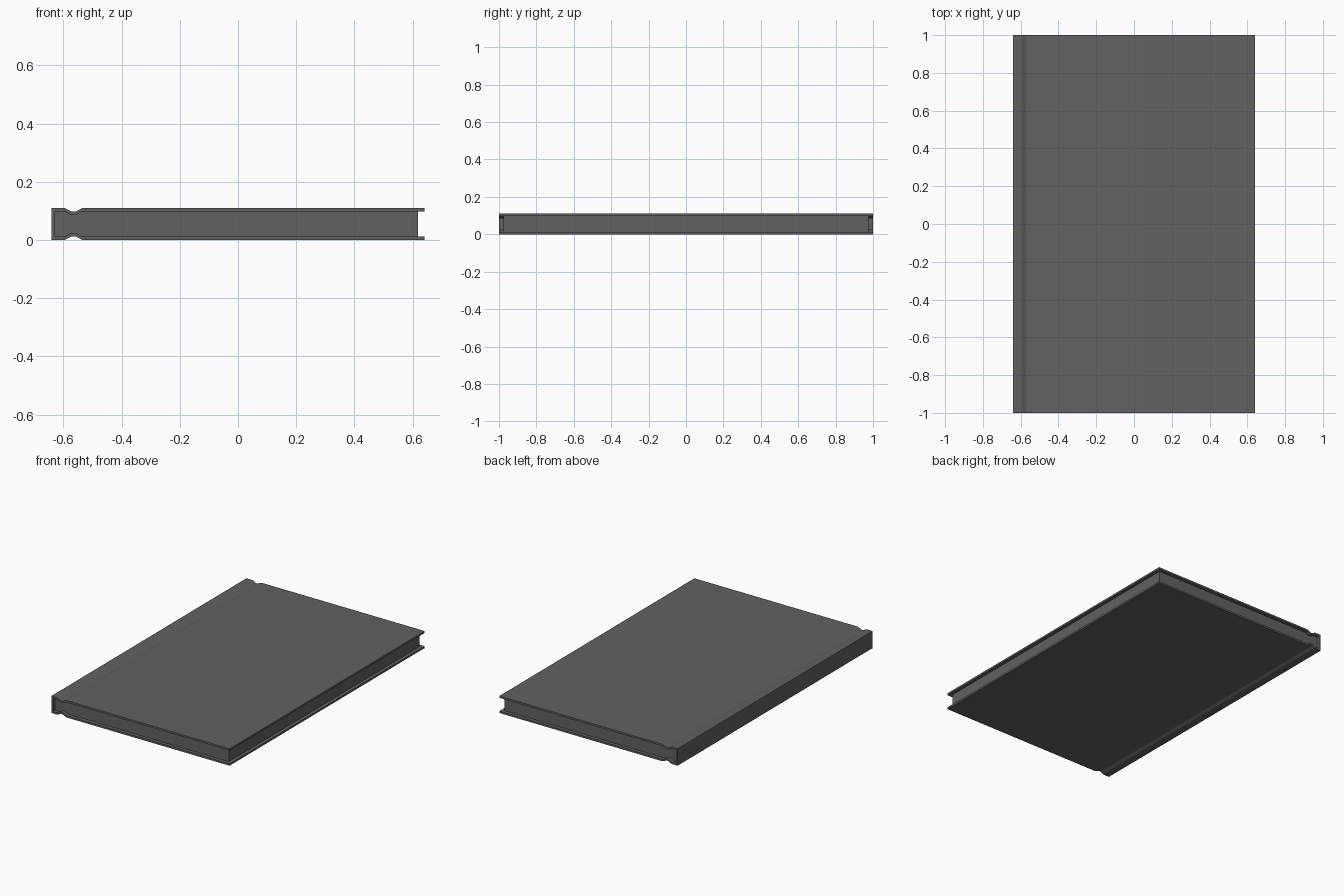
import bpy, bmesh, math

if "Cube" in bpy.data.objects:
    bpy.data.objects.remove(bpy.data.objects["Cube"])

W, H, T = 0.64, 0.11, 0.012          # half width, height, board thickness
GROOVE_X, GROOVE_R, GROOVE_D = -0.565, 0.036, 0.013

dark = bpy.data.materials.new("dark_grey")
dark.diffuse_color = (0.12, 0.12, 0.12, 1)
dark.use_nodes = True
dark.node_tree.nodes["Principled BSDF"].inputs["Base Color"].default_value = dark.diffuse_color


def board_line(x0, x1, z):
    """Lower board line from x0 to x1 at height z, with the hinge groove bump."""
    pts = [(x0, z)]
    for i in range(13):
        t = -1 + i / 6
        bump = GROOVE_D * (1 + math.cos(math.pi * t)) / 2
        pts.append((GROOVE_X + t * GROOVE_R, z + bump))
    return pts + [(x1, z)]


def flip(pts):
    """Mirror a line to the upper board, in reverse order."""
    return [(x, H - z) for x, z in reversed(pts)]


def extrude_profile(name, pts, half_len):
    bm = bmesh.new()
    face = bm.faces.new([bm.verts.new((x, -half_len, z)) for x, z in pts])
    ext = bmesh.ops.extrude_face_region(bm, geom=[face])["geom"]
    moved = [v for v in ext if isinstance(v, bmesh.types.BMVert)]
    bmesh.ops.translate(bm, vec=(0, 2 * half_len, 0), verts=moved)
    bmesh.ops.recalc_face_normals(bm, faces=bm.faces)
    mesh = bpy.data.meshes.new(name)
    bm.to_mesh(mesh)
    bm.free()
    mesh.materials.append(dark)
    obj = bpy.data.objects.new(name, mesh)
    bpy.context.collection.objects.link(obj)
    bpy.context.view_layer.objects.active = obj
    obj.select_set(True)
    bpy.ops.object.shade_smooth_by_angle(angle=math.radians(30))
    obj.select_set(False)
    return obj


# Cover: C-shaped wrap of spine and two boards with hinge grooves
outer = board_line(-W, W, 0)
inner = board_line(-W + T, W, T)
extrude_profile("cover", outer + inner[::-1] + flip(inner)[::-1] + flip(outer), 1.0)

# Page block: fills the cover, set back from the three open edges
pages = board_line(-W + T, 0.618, T)
extrude_profile("page_block", pages + flip(pages), 0.977)
